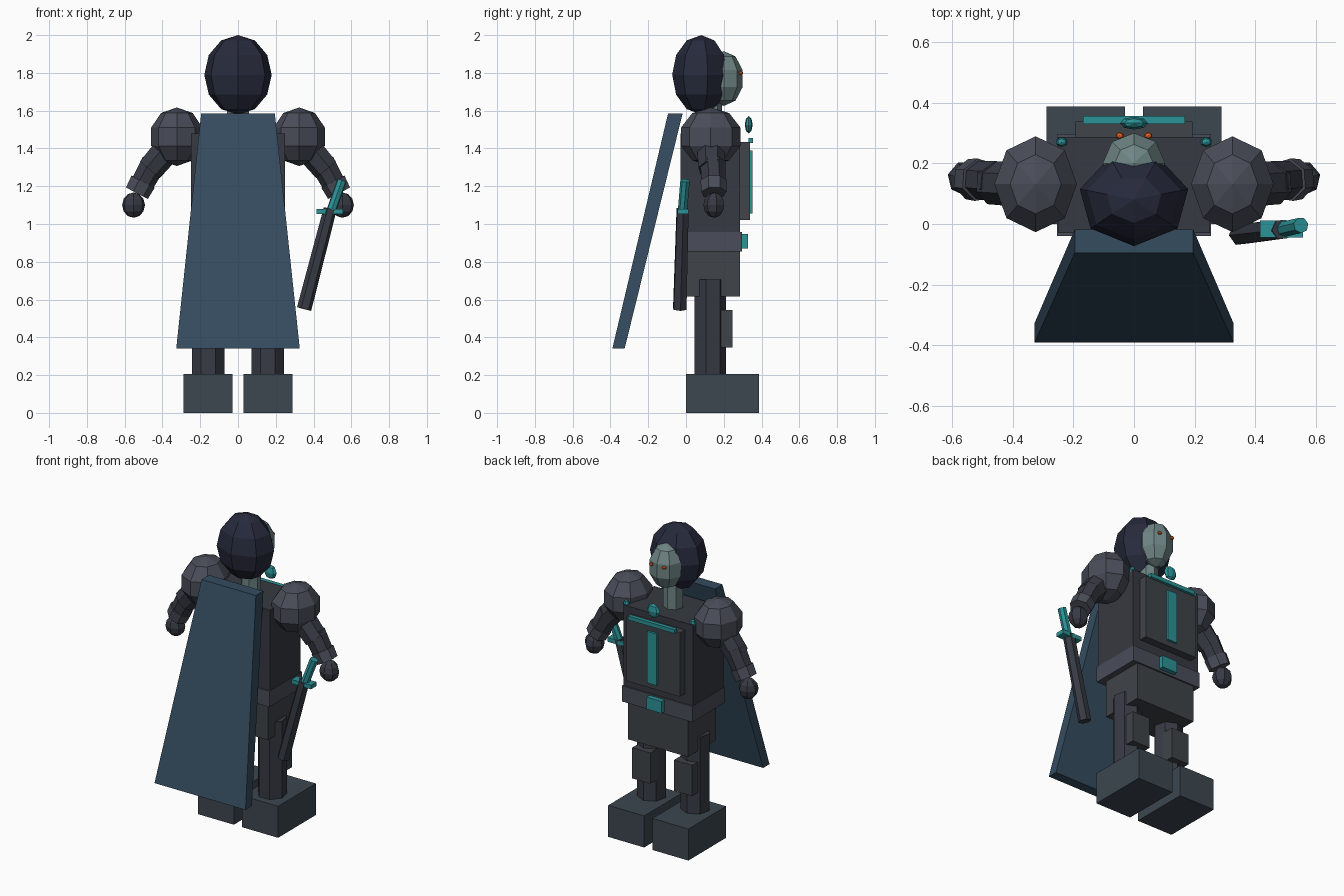
import bpy, bmesh
from math import sin, cos, pi, radians
from mathutils import Vector, Matrix

if "Cube" in bpy.data.objects:
    bpy.data.objects.remove(bpy.data.objects["Cube"])

COLOURS = {
    "cloth": (0.035, 0.072, 0.115), "hood": (0.02, 0.023, 0.045),
    "skin": (0.16, 0.235, 0.235), "plate": (0.068, 0.075, 0.1),
    "torso": (0.037, 0.041, 0.052), "panel": (0.05, 0.056, 0.066),
    "boot": (0.046, 0.062, 0.08), "limb": (0.038, 0.043, 0.058),
    "teal": (0.025, 0.29, 0.31), "glow": (0.8, 0.13, 0.02),
}
MATS = {}
for key, rgb in COLOURS.items():
    MATS[key] = bpy.data.materials.new(key)
    MATS[key].diffuse_color = (*rgb, 1)


def finish(name, bm, mat):
    bmesh.ops.recalc_face_normals(bm, faces=bm.faces)
    me = bpy.data.meshes.new(name)
    bm.to_mesh(me)
    bm.free()
    me.materials.append(MATS[mat])
    ob = bpy.data.objects.new(name, me)
    bpy.context.collection.objects.link(ob)
    return ob


def box(name, x, y, z, mat):
    """Box from (min, max) ranges."""
    bm = bmesh.new()
    bmesh.ops.create_cube(bm, size=1)
    for v in bm.verts:
        v.co = [r[0] if c < 0 else r[1] for c, r in zip(v.co, (x, y, z))]
    return finish(name, bm, mat)


def lathe(name, profile, sides, mat, matrix, phase=-90):
    """Faceted solid of revolution; a zero radius makes a pole."""
    bm = bmesh.new()
    rings = []
    for r, z in profile:
        n = sides if r > 1e-6 else 1
        angles = [radians(phase) + 2 * pi * i / sides for i in range(n)]
        rings.append([bm.verts.new((r * cos(a), r * sin(a), z)) for a in angles])
    for a, b in zip(rings, rings[1:]):
        for i in range(sides):
            j = (i + 1) % sides
            quad = [a[i % len(a)], a[j % len(a)], b[j % len(b)], b[i % len(b)]]
            bm.faces.new(list(dict.fromkeys(quad)))
    for ring in (rings[0], rings[-1]):
        if len(ring) > 1:
            bm.faces.new(ring)
    bm.transform(matrix)
    return finish(name, bm, mat)


def ball(name, centre, radii, sides, rings, mat):
    prof = [(sin(pi * i / rings), -cos(pi * i / rings)) for i in range(rings + 1)]
    prof[0], prof[-1] = (0, -1), (0, 1)
    m = Matrix.Translation(centre) @ Matrix.Diagonal((*radii, 1))
    return lathe(name, prof, sides, mat, m)


def rod(name, p, q, r0, r1, sides, mat):
    p, q = Vector(p), Vector(q)
    d = q - p
    m = Matrix.Translation(p) @ d.to_track_quat('Z', 'Y').to_matrix().to_4x4()
    return lathe(name, [(r0, 0), (r1, d.length)], sides, mat, m)


# Cape: slanted slab that widens downwards
cape = box("cape", (-1, 1), (0, 1), (0, 1), "cloth")
for v in cape.data.vertices:
    top, inner = v.co.z > 0.5, v.co.y > 0.5
    half, z, ys = (0.195, 1.585, (-0.095, -0.018)) if top else (0.327, 0.34, (-0.39, -0.325))
    v.co = (half * v.co.x, ys[inner], z)

# Head
ball("hood", (0, 0.081, 1.79), (0.183, 0.154, 0.21), 7, 6, "hood")
ball("face", (0, 0.2, 1.77), (0.108, 0.105, 0.145), 8, 5, "skin")
rod("neck", (0, 0.13, 1.44), (0, 0.13, 1.66), 0.06, 0.06, 7, "skin")

# Trunk
box("torso", (-0.25, 0.25), (-0.03, 0.287), (0.94, 1.48), "torso")
box("chest_panel", (-0.193, 0.193), (0.27, 0.338), (1.02, 1.435), "panel")
box("chest_stripe", (-0.035, 0.035), (0.33, 0.352), (1.055, 1.39), "teal")
box("chest_trim", (-0.168, 0.168), (0.33, 0.356), (1.43, 1.455), "teal")
ball("collar_gem", (0, 0.332, 1.525), (0.046, 0.021, 0.046), 8, 4, "teal")
box("belt", (-0.253, 0.253), (-0.04, 0.297), (0.855, 0.957), "plate")
box("belt_buckle", (-0.055, 0.055), (0.28, 0.328), (0.87, 0.948), "teal")
box("hip_skirt", (-0.215, 0.215), (0.0, 0.287), (0.615, 0.87), "panel")

# Mirrored parts
for side, s in (("left", -1), ("right", 1)):
    def span(a, b):
        return tuple(sorted((s * a, s * b)))
    ball(side + "_eye", (s * 0.047, 0.291, 1.8), (0.014, 0.012, 0.011), 6, 4, "glow")
    ball(side + "_collar_stud", (s * 0.238, 0.27, 1.485), (0.02, 0.016, 0.023), 6, 4, "teal")
    ball(side + "_pauldron", (s * 0.324, 0.131, 1.462), (0.143, 0.166, 0.155), 8, 5, "plate")
    rod(side + "_upper_arm", (s * 0.34, 0.13, 1.44), (s * 0.468, 0.135, 1.29),
        0.078, 0.072, 7, "limb")
    rod(side + "_forearm", (s * 0.448, 0.14, 1.325), (s * 0.535, 0.147, 1.165),
        0.069, 0.062, 7, "limb")
    rod(side + "_cuff", (s * 0.505, 0.145, 1.225), (s * 0.537, 0.147, 1.165),
        0.072, 0.068, 7, "plate")
    ball(side + "_hand", (s * 0.553, 0.15, 1.1), (0.062, 0.058, 0.067), 7, 6, "limb")
    rod(side + "_leg", (s * 0.157, 0.125, 0.18), (s * 0.157, 0.125, 0.705),
        0.088, 0.088, 7, "limb")
    box(side + "_knee_plate", span(0.085, 0.215), (0.15, 0.245), (0.345, 0.545), "panel")
    box(side + "_boot", span(0.03, 0.288), (0.0, 0.387), (0, 0.205), "boot")

# Sword hanging at the side
rod("sword_blade", (0.488, -0.018, 1.08), (0.35, -0.033, 0.55), 0.035, 0.039, 6, "limb")
rod("sword_grip", (0.49, -0.018, 1.06), (0.55, -0.004, 1.23), 0.026, 0.026, 7, "teal")
box("sword_guard", (0.415, 0.556), (-0.045, 0.012), (1.053, 1.08), "teal")

for m in bpy.data.materials:
    if m.users and not m.is_grease_pencil:
        m.use_nodes = True
        m.node_tree.nodes["Principled BSDF"].inputs["Base Color"].default_value = m.diffuse_color
